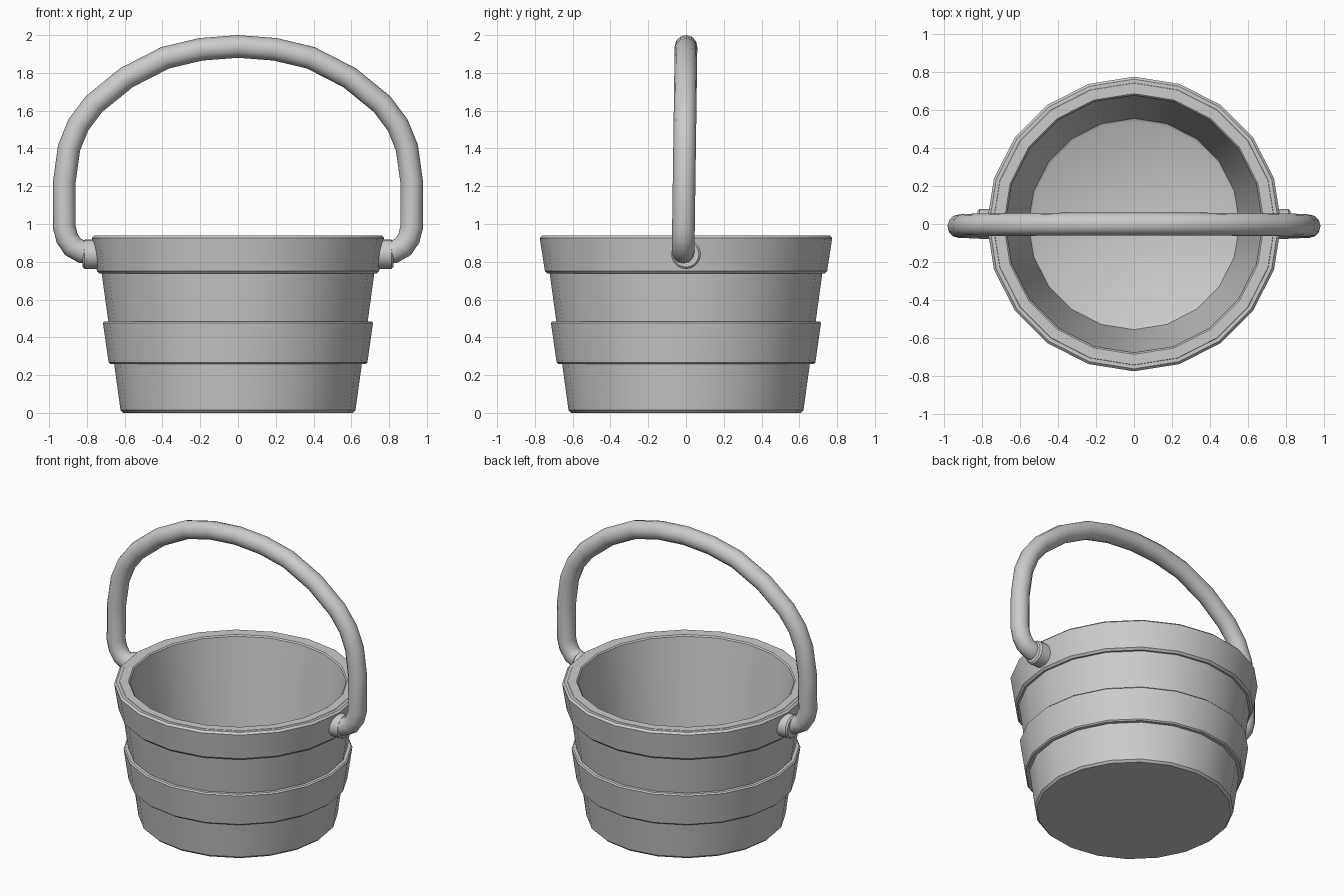
import bpy, bmesh
from math import sin, cos, tau, radians
from mathutils import Matrix

default = bpy.data.objects.get("Cube")
if default:
    bpy.data.objects.remove(default, do_unlink=True)

# Single plain grey material
GREY = (0.6, 0.6, 0.6, 1.0)
grey = bpy.data.materials.new("plain_grey")
grey.use_nodes = True
grey.diffuse_color = GREY
grey.node_tree.nodes["Principled BSDF"].inputs["Base Color"].default_value = GREY


def add_mesh(name, mesh):
    """Shade a mesh smooth with sharp edges kept, colour it and link it."""
    mesh.materials.clear()
    mesh.materials.append(grey)
    mesh.shade_smooth()
    mesh.set_sharp_from_angle(angle=radians(35))
    obj = bpy.data.objects.new(name, mesh)
    bpy.context.collection.objects.link(obj)
    return obj


def lathe(name, profile, sides, closed=False, matrix=Matrix()):
    """Turn a (radius, height) profile round z; open profiles get end caps."""
    bm = bmesh.new()
    rings = [[bm.verts.new((r * cos(tau * i / sides), r * sin(tau * i / sides), z))
              for i in range(sides)] for r, z in profile]
    pairs = list(zip(rings, rings[1:]))
    if closed:
        pairs.append((rings[-1], rings[0]))
    else:
        bm.faces.new(rings[0])
        bm.faces.new(rings[-1])
    for low, high in pairs:
        for i in range(sides):
            j = (i + 1) % sides
            bm.faces.new((low[i], low[j], high[j], high[i]))
    bmesh.ops.recalc_face_normals(bm, faces=bm.faces)
    bm.transform(matrix)
    mesh = bpy.data.meshes.new(name)
    bm.to_mesh(mesh)
    bm.free()
    return add_mesh(name, mesh)


SIDES = 20

# Tapered bucket: underside, outer wall, rim, inner wall and floor
lathe("bucket", [(0.608, 0), (0.622, 0.014), (0.748, 0.93), (0.74, 0.94),
                 (0.685, 0.94), (0.677, 0.932), (0.555, 0.07), (0.54, 0.06)], SIDES)


# Two hoops with softened edges, embedded in the wall
def hoop(name, z0, z1, r0, r1, bevel, inset):
    lathe(name, [(r0 - inset, z0), (r0 - bevel, z0), (r0, z0 + bevel),
                 (r1, z1 - bevel), (r1 - bevel, z1), (r1 - inset, z1)],
          SIDES, closed=True)


hoop("middle_hoop", 0.26, 0.485, 0.685, 0.715, 0.008, 0.06)
hoop("rim_hoop", 0.737, 0.938, 0.747, 0.774, 0.013, 0.05)

# Round collars holding the handle ends
PIVOT_Z = 0.84
for side, sign in (("left", 1), ("right", -1)):
    place = Matrix.Translation((0, 0, PIVOT_Z)) @ Matrix.Rotation(sign * tau / 4, 4, "Y")
    lathe(side + "_collar", [(0.078, 0.70), (0.078, 0.812), (0.068, 0.822)],
          20, matrix=place)

# Arched handle: half path mirrored, leaning very slightly forward at its ends
half = [(0.77, 0.845), (0.825, 0.852), (0.875, 0.88), (0.905, 0.925), (0.92, 0.985),
        (0.92, 1.22), (0.894, 1.405), (0.845, 1.525), (0.762, 1.635),
        (0.59, 1.775), (0.385, 1.88), (0.195, 1.925)]
path = half + [(0, 1.94)] + [(-x, z) for x, z in reversed(half)]
curve = bpy.data.curves.new("handle_path", "CURVE")
curve.dimensions = "3D"
curve.bevel_depth = 0.06
curve.bevel_resolution = 4
curve.use_fill_caps = True
spline = curve.splines.new("POLY")
spline.points.add(len(path) - 1)
for point, (x, z) in zip(spline.points, path):
    point.co = (x, 0.014 * (z - 1.94), z, 1)
helper = bpy.data.objects.new("handle_path", curve)
bpy.context.collection.objects.link(helper)
bpy.context.view_layer.update()
graph = bpy.context.evaluated_depsgraph_get()
tube = bpy.data.meshes.new_from_object(helper.evaluated_get(graph))
bpy.data.objects.remove(helper, do_unlink=True)
add_mesh("handle", tube)
